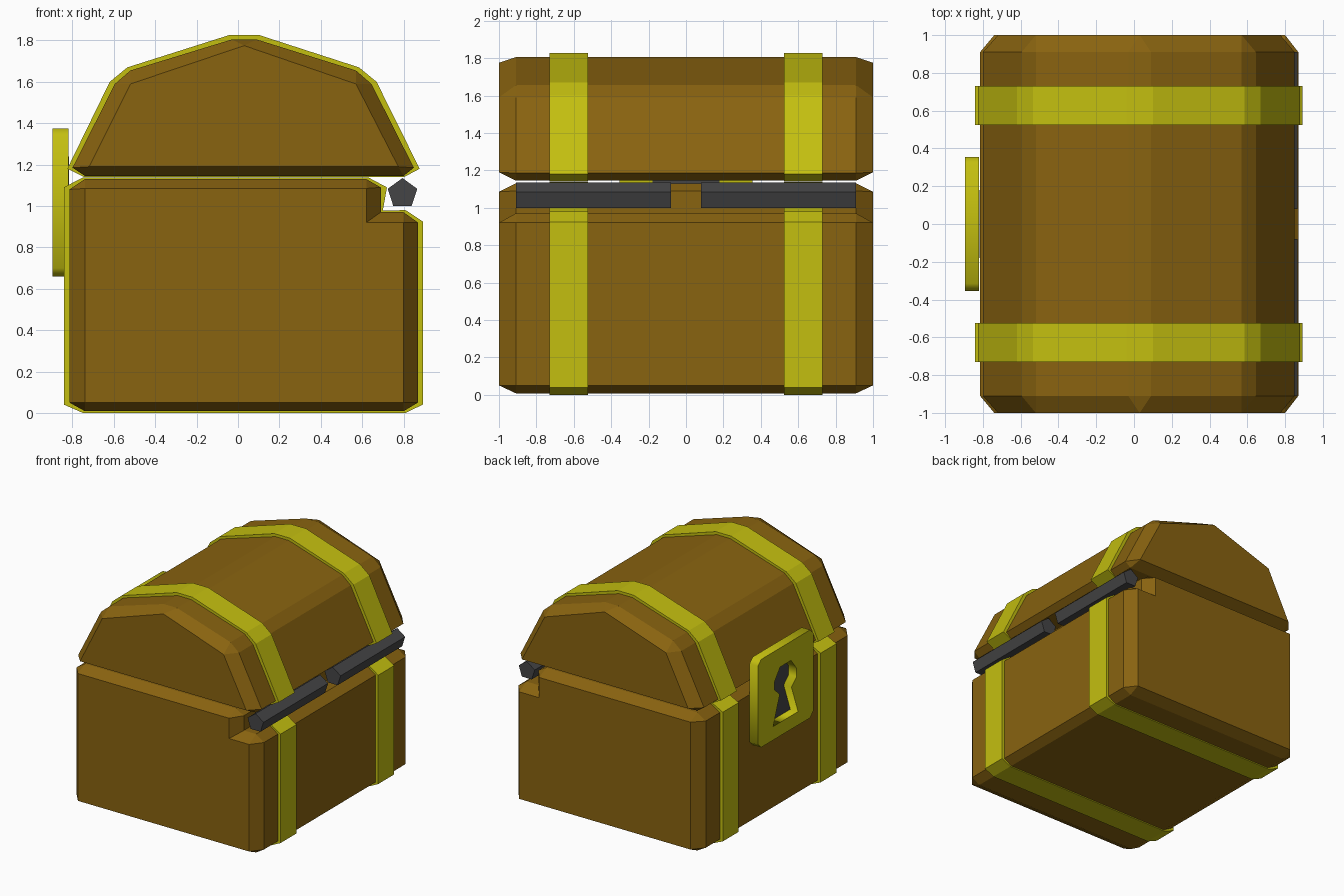
import bpy, bmesh, math

if "Cube" in bpy.data.objects:
    bpy.data.objects.remove(bpy.data.objects["Cube"])


def material(name, rgb):
    m = bpy.data.materials.new(name)
    m.diffuse_color = (*rgb, 1)
    m.use_nodes = True
    m.node_tree.nodes["Principled BSDF"].inputs["Base Color"].default_value = m.diffuse_color
    return m


WOOD = material("brown wood", (0.25, 0.125, 0.005))
BRASS = material("yellow brass", (0.55, 0.52, 0.005))
IRON = material("dark iron", (0.06, 0.06, 0.062))


def loft(name, sections, mat):
    """Skin a list of (y, [(x, z), ...]) sections and cap both ends."""
    bm = bmesh.new()
    rings = [[bm.verts.new((x, y, z)) for x, z in pts] for y, pts in sections]
    n = len(rings[0])
    for a, b in zip(rings, rings[1:]):
        for i in range(n):
            j = (i + 1) % n
            bm.faces.new((a[i], a[j], b[j], b[i]))
    bm.faces.new(rings[0])
    bm.faces.new(rings[-1])
    bmesh.ops.remove_doubles(bm, verts=bm.verts, dist=0.001)
    bmesh.ops.recalc_face_normals(bm, faces=bm.faces)
    me = bpy.data.meshes.new(name)
    bm.to_mesh(me)
    bm.free()
    me.materials.append(mat)
    ob = bpy.data.objects.new(name, me)
    bpy.context.collection.objects.link(ob)
    return ob


def chamfered(name, outer, inner, mat):
    """Full-length block whose end faces are inset."""
    return loft(name, [(-1, inner), (-0.91, outer), (0.91, outer), (1, inner)], mat)


# Chest body, with a notch along the hinge side
body = [(-.74, .008), (.80, .008), (.87, .05), (.87, .92), (.80, .97), (.69, .97),
        (.69, 1.09), (.62, 1.13), (-.74, 1.13), (-.815, 1.08), (-.815, .05)]
body_end = [(-.74, .05), (.80, .05), (.80, .05), (.80, .92), (.80, .92), (.62, .92),
            (.62, 1.085), (.62, 1.085), (-.74, 1.085), (-.74, 1.085), (-.74, .05)]
chamfered("chest_body", body, body_end, WOOD)

# Faceted lid
lid = [(-.74, 1.145), (.80, 1.145), (.85, 1.185), (.645, 1.59), (.57, 1.655), (.09, 1.805),
       (-.03, 1.805), (-.52, 1.655), (-.595, 1.59), (-.80, 1.185)]
lid_end = [(-.72, 1.19), (.775, 1.19), (.775, 1.19), (.57, 1.59), (.57, 1.59), (.03, 1.775),
           (.03, 1.775), (-.52, 1.59), (-.52, 1.59), (-.72, 1.19)]
chamfered("chest_lid", lid, lid_end, WOOD)

# Brass bands around body and lid
body_band = [(-.75, 0), (.81, 0), (.893, .04), (.893, .925), (.81, .98), (.70, .978),
             (.72, 1.09), (.63, 1.138), (-.75, 1.138), (-.842, 1.09), (-.842, .04)]
lid_band = [(-.745, 1.141), (.805, 1.141), (.878, 1.18), (.67, 1.60), (.585, 1.67), (.10, 1.827),
            (-.04, 1.827), (-.535, 1.67), (-.62, 1.60), (-.825, 1.18)]
for side, y0 in (("front", -.73), ("back", .525)):
    loft("body_band_" + side, [(y0, body_band), (y0 + .205, body_band)], BRASS)
    loft("lid_band_" + side, [(y0, lid_band), (y0 + .205, lid_band)], BRASS)

# Five-sided hinge barrels
barrel = [(.795 + .075 * math.sin(k * math.tau / 5), 1.06 + .075 * math.cos(k * math.tau / 5))
          for k in range(5)]
for side, y0 in (("front", -.91), ("back", .08)):
    loft("hinge_" + side, [(y0, barrel), (y0 + .83, barrel)], IRON)


def plate(name, outlines, x, thick, mat):
    """Filled outlines in the y-z plane; inner outlines become holes."""
    cu = bpy.data.curves.new(name, 'CURVE')
    cu.dimensions, cu.fill_mode, cu.extrude = '2D', 'BOTH', thick / 2
    for pts in outlines:
        sp = cu.splines.new('POLY')
        sp.points.add(len(pts) - 1)
        for p, (y, z) in zip(sp.points, pts):
            p.co = (y, z, 0, 1)
        sp.use_cyclic_u = True
    cu.materials.append(mat)
    ob = bpy.data.objects.new(name, cu)
    bpy.context.collection.objects.link(ob)
    ob.location.x = x
    ob.rotation_euler = (math.pi / 2, 0, math.pi / 2)
    bpy.ops.object.select_all(action='DESELECT')
    ob.select_set(True)
    bpy.context.view_layer.objects.active = ob
    bpy.ops.object.convert(target='MESH')


# Lock plate with a keyhole, dark behind it
w, c, z0, z1 = .355, .04, .66, 1.375
rim = [(-w + c, z0), (w - c, z0), (w, z0 + c), (w, z1 - c),
       (w - c, z1), (-w + c, z1), (-w, z1 - c), (-w, z0 + c)]
half = [(.16, .77), (.075, 1.0), (.14, 1.06), (.14, 1.13), (.07, 1.22)]
keyhole = half + [(-y, z) for y, z in reversed(half)]
plate("lock_plate", [rim, keyhole], -.858, .076, BRASS)
plate("keyhole_back", [[(-.18, .75), (.18, .75), (.18, 1.24), (-.18, 1.24)]], -.822, .008, IRON)
